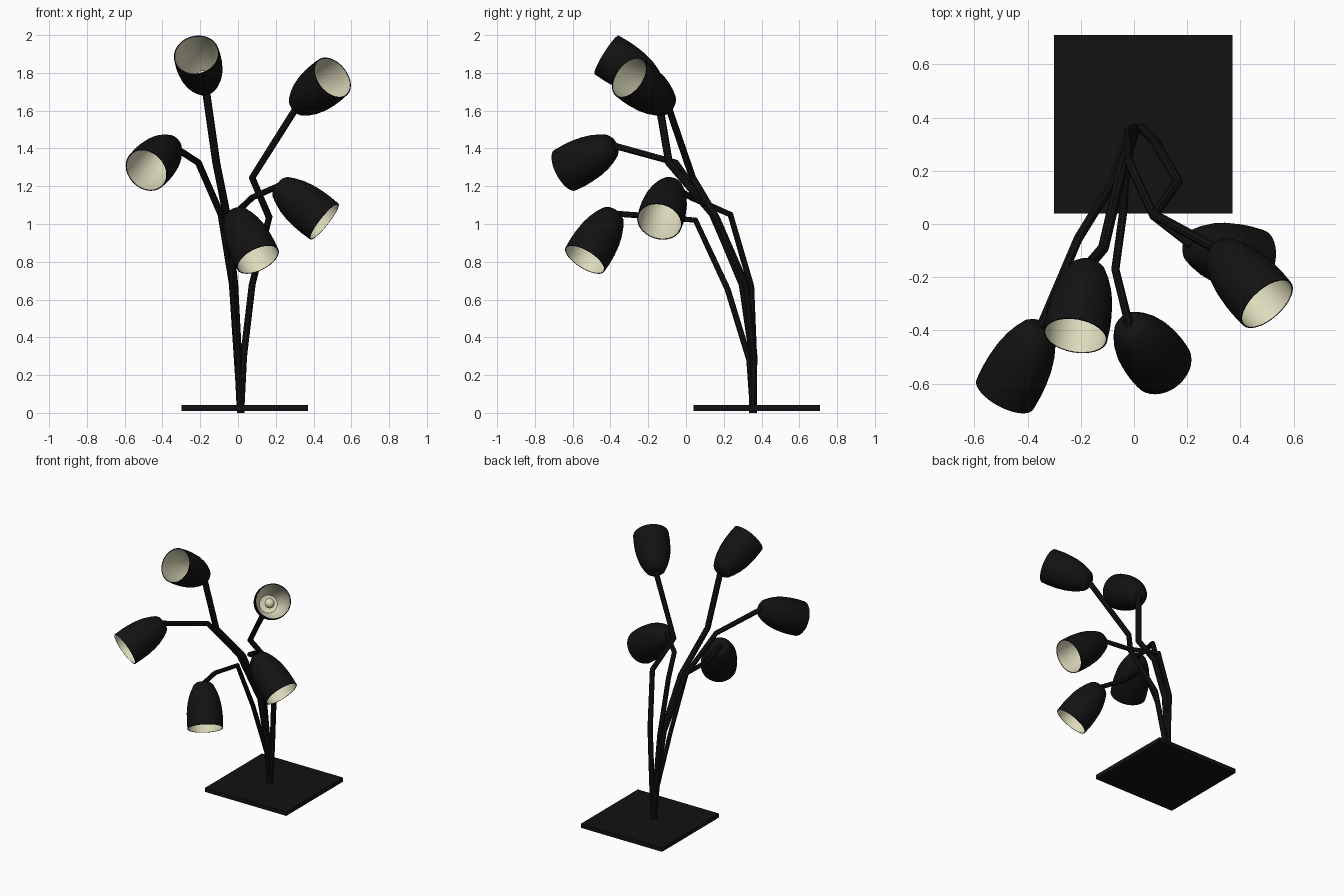
import bpy, bmesh, math
from mathutils import Vector

if "Cube" in bpy.data.objects:
    bpy.data.objects.remove(bpy.data.objects["Cube"])


def material(name, colour):
    m = bpy.data.materials.new(name)
    m.diffuse_color = (*colour, 1)
    m.use_nodes = True
    m.node_tree.nodes["Principled BSDF"].inputs["Base Color"].default_value = m.diffuse_color
    return m


BLACK = material("black_metal", (0.006, 0.006, 0.006))
CREAM = material("cream_lining", (0.72, 0.70, 0.50))

SHADE_LEN = 0.32
OUTER = [(0.0, 0.0), (0.048, 0.003), (0.066, 0.018), (0.085, 0.055), (0.102, 0.1),
         (0.114, 0.15), (0.121, 0.21), (0.123, 0.26), (0.121, SHADE_LEN)]


def smooth(ob, angle=40):
    bpy.ops.object.select_all(action='DESELECT')
    ob.select_set(True)
    bpy.context.view_layer.objects.active = ob
    bpy.ops.object.shade_smooth_by_angle(angle=math.radians(angle))


def place(ob, apex, direction):
    ob.location = apex
    ob.rotation_mode = 'QUATERNION'
    ob.rotation_quaternion = direction.to_track_quat('Z', 'Y')


def lathe(name, profile, mats, inner_from=None, steps=32):
    # spin a (radius, height) profile; faces past inner_from get the second material
    bm = bmesh.new()
    rings = []
    for r, z in profile:
        if r == 0:
            rings.append([bm.verts.new((0, 0, z))] * steps)
        else:
            rings.append([bm.verts.new((r * math.cos(2 * math.pi * i / steps),
                                        r * math.sin(2 * math.pi * i / steps), z))
                          for i in range(steps)])
    for k, (a, b) in enumerate(zip(rings, rings[1:])):
        for i in range(steps):
            j = (i + 1) % steps
            f = bm.faces.new(list(dict.fromkeys((a[i], a[j], b[j], b[i]))))
            if inner_from is not None and k >= inner_from:
                f.material_index = 1
    bmesh.ops.recalc_face_normals(bm, faces=bm.faces)
    me = bpy.data.meshes.new(name)
    bm.to_mesh(me)
    bm.free()
    for m in mats:
        me.materials.append(m)
    ob = bpy.data.objects.new(name, me)
    bpy.context.collection.objects.link(ob)
    smooth(ob)
    return ob


def stem(name, points, radius):
    cu = bpy.data.curves.new(name, 'CURVE')
    cu.dimensions = '3D'
    cu.bevel_depth = radius
    cu.bevel_resolution = 2
    cu.use_fill_caps = True
    sp = cu.splines.new('POLY')
    sp.points.add(len(points) - 1)
    for p, co in zip(sp.points, points):
        p.co = (*co, 1)
    cu.materials.append(BLACK)
    ob = bpy.data.objects.new(name, cu)
    bpy.context.collection.objects.link(ob)
    bpy.ops.object.select_all(action='DESELECT')
    ob.select_set(True)
    bpy.context.view_layer.objects.active = ob
    bpy.ops.object.convert(target='MESH')
    smooth(bpy.context.object, 30)


# square base plate
bpy.ops.mesh.primitive_cube_add(size=1, location=(0.035, 0.375, 0.026))
base = bpy.context.object
base.name = "base_plate"
base.scale = (0.67, 0.67, 0.03)
base.data.materials.append(BLACK)

# name, stem radius, stem bends, shade neck, centre of shade opening
FOOT = (0.015, 0.355, 0.0)
LAMPS = [
    ("top_left", 0.021, [(0.0, 0.355, 0.3), (-0.02, 0.3, 0.68), (-0.06, 0.145, 1.05),
                         (-0.115, -0.09, 1.325)], (-0.17, -0.14, 1.72), (-0.22, -0.42, 1.895)),
    ("top_right", 0.019, [(0.03, 0.36, 0.3), (0.075, 0.315, 0.68), (0.165, 0.16, 1.035),
                          (0.075, 0.035, 1.245)], (0.32, -0.10, 1.63), (0.50, -0.30, 1.775)),
    ("left", 0.018, [(-0.005, 0.355, 0.3), (-0.03, 0.3, 0.68), (-0.09, 0.14, 1.05),
                     (-0.21, -0.055, 1.325)], (-0.35, -0.385, 1.42), (-0.485, -0.64, 1.285)),
    ("right", 0.017, [(0.0, 0.36, 0.3), (-0.025, 0.345, 0.67), (-0.02, 0.235, 1.05),
                      (0.075, 0.03, 1.14)], (0.22, -0.08, 1.20), (0.457, -0.14, 1.013)),
    ("low_front", 0.016, [(0.0, 0.335, 0.28), (-0.03, 0.22, 0.655), (-0.04, 0.05, 1.02),
                          (-0.07, -0.17, 1.04)], (-0.02, -0.38, 1.06), (0.105, -0.535, 0.812)),
]

WALL = 0.005
inner = [(r - WALL, z) for r, z in reversed(OUTER[2:])] + [(0.04, 0.012), (0.0, 0.012)]
BULB = [(0.0, 0.008), (0.02, 0.008), (0.02, 0.07)] + [
    (0.034 * math.sin(a), 0.1 - 0.034 * math.cos(a))
    for a in (math.pi * k / 8 for k in range(2, 8))] + [(0.0, 0.134)]

for name, radius, bends, neck, mouth in LAMPS:
    mouth = Vector(mouth)
    axis = (mouth - Vector(neck)).normalized()
    apex = mouth - axis * SHADE_LEN
    stem(name + "_stem", [FOOT] + bends + [tuple(apex + axis * 0.008)], radius)
    # hollow shade with cream lining, and the bulb inside it
    place(lathe(name + "_shade", OUTER + inner, (BLACK, CREAM), len(OUTER)), apex, axis)
    place(lathe(name + "_bulb", BULB, (CREAM,), steps=20), apex, axis)
